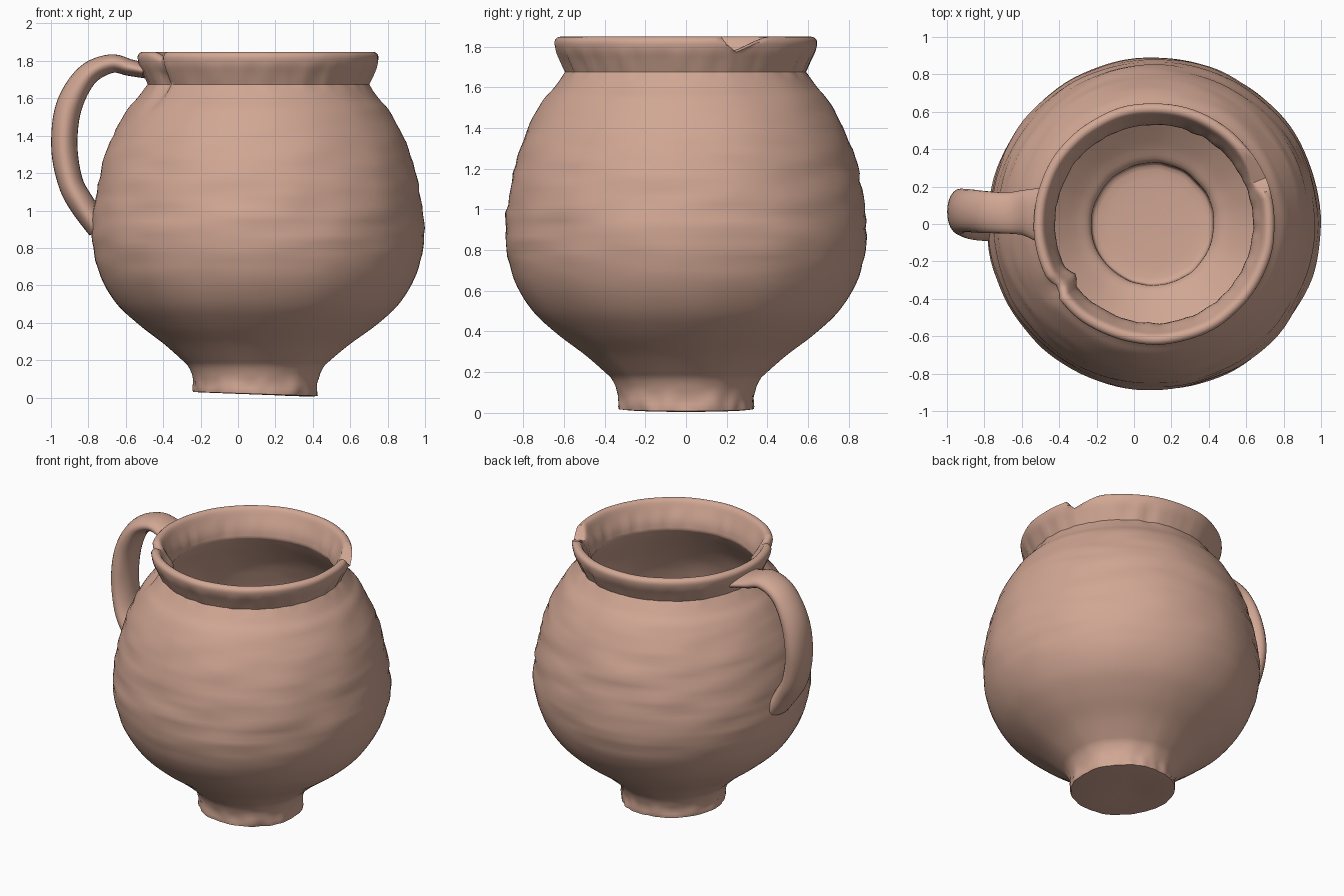
import bpy, bmesh, math
from mathutils import Vector, noise

cube = bpy.data.objects.get("Cube")
if cube:
    bpy.data.objects.remove(cube, do_unlink=True)

CENTRE_X = 0.107
SEGMENTS = 112

clay = bpy.data.materials.new("terracotta clay")
clay.use_nodes = True
COLOUR = (0.64, 0.385, 0.295, 1)
clay.diffuse_color = COLOUR
bsdf = clay.node_tree.nodes["Principled BSDF"]
bsdf.inputs["Base Color"].default_value = COLOUR
bsdf.inputs["Roughness"].default_value = 0.9


def smooth_path(points, steps):
    """Catmull-Rom curve through points of any dimension."""
    pts = [Vector(p) for p in points]
    out = []
    for i in range(len(pts) - 1):
        a, b, c = pts[max(i - 1, 0)], pts[i], pts[i + 1]
        d = pts[min(i + 2, len(pts) - 1)]
        for k in range(steps):
            t = k / steps
            out.append(0.5 * (2 * b + (c - a) * t + (2 * a - 5 * b + 4 * c - d) * t * t
                              + (3 * b - a - 3 * c + d) * t ** 3))
    return out + [pts[-1]]


def loft(name, rings, angle):
    """Bridge closed rings of points, capping both ends."""
    bm = bmesh.new()
    loops = [[bm.verts.new(p) for p in ring] for ring in rings]
    n = len(loops[0])
    for lo, hi in zip(loops, loops[1:]):
        for i in range(n):
            j = (i + 1) % n
            bm.faces.new((lo[i], lo[j], hi[j], hi[i]))
    bm.faces.new(loops[0])
    bm.faces.new(loops[-1])
    bmesh.ops.recalc_face_normals(bm, faces=bm.faces)
    mesh = bpy.data.meshes.new(name)
    bm.to_mesh(mesh)
    bm.free()
    obj = bpy.data.objects.new(name, mesh)
    bpy.context.collection.objects.link(obj)
    mesh.materials.append(clay)
    bpy.ops.object.select_all(action="DESELECT")
    obj.select_set(True)
    bpy.context.view_layer.objects.active = obj
    bpy.ops.object.shade_smooth_by_angle(angle=math.radians(angle))
    return obj


def bump(lo, hi, value):
    """Soft hump that is zero outside lo..hi."""
    t = (value - lo) / (hi - lo)
    return math.sin(math.pi * t) if 0 < t < 1 else 0


# Pot: outer wall from foot to rim, then the inner wall down to the floor
foot = [(0.05, 0.015), (0.3, 0.005), (0.335, 0.02), (0.333, 0.07), (0.345, 0.13), (0.37, 0.175)]
belly = [(0.37, 0.175), (0.49, 0.28), (0.635, 0.39), (0.76, 0.51), (0.85, 0.67), (0.888, 0.87),
         (0.865, 1.1), (0.805, 1.33), (0.71, 1.52), (0.645, 1.6), (0.59, 1.675)]
rim = [(0.59, 1.675), (0.615, 1.73), (0.638, 1.78), (0.645, 1.825), (0.625, 1.847), (0.595, 1.84),
       (0.57, 1.79), (0.54, 1.72), (0.53, 1.66)]
inside = [(0.53, 1.66), (0.58, 1.58), (0.72, 1.37), (0.8, 1.12), (0.82, 0.87), (0.785, 0.69),
          (0.69, 0.53), (0.56, 0.42), (0.42, 0.31), (0.335, 0.25), (0.325, 0.17), (0.29, 0.13),
          (0.05, 0.12)]
profile = (smooth_path(foot, 2)[:-1] + smooth_path(belly, 6)[:-1]
           + smooth_path(rim, 3)[:-1] + smooth_path(inside, 4))


def pot_point(r, z, a):
    deg = math.degrees(a) % 360
    around = Vector((math.cos(a), math.sin(a), 0))
    # Throwing ridges around the belly, uneven clay elsewhere
    ridges = noise.noise(around * 2.2 + Vector((0, 0, z * 17)))
    lumps = noise.noise(around * 4 + Vector((5, 5, z * 3)))
    r += 0.014 * ridges * bump(0.6, 1.62, z) + 0.005 * lumps
    # Finger marks under the rim and a ragged foot
    r += 0.014 * noise.noise(around * 9) * bump(1.63, 1.8, z)
    if z < 0.1:
        r += 0.012 * noise.noise(around * 5 + Vector((3, 0, z * 9)))
        z += 0.012 * (1 - around.x) * (1 - z / 0.1)
    # Crack in the rim near the handle
    r -= 0.035 * bump(208, 218, deg) * bump(1.5, 1.95, z)
    z -= 0.03 * bump(208, 218, deg) * bump(1.72, 1.97, z)
    # Broken chip: steep on one side, sloping on the other
    if 17 < deg < 40:
        depth = (deg - 17) / 4 if deg < 21 else (40 - deg) / 19
        z = min(z, 1.85 - 0.085 * depth)
    return Vector((CENTRE_X - 0.012 * bump(-0.4, 0.4, z) + r * around.x, r * around.y, z))


angles = [math.tau * i / SEGMENTS for i in range(SEGMENTS)]
loft("pot_body", [[pot_point(p.x, p.y, a) for a in angles] for p in profile], 50)

# Handle: flattened strap; each stop is x, y, z, then half thickness and half width
stops = [(-0.49, 0.05, 1.745, 0.04, 0.15), (-0.58, 0.06, 1.765, 0.045, 0.125),
         (-0.68, 0.06, 1.785, 0.05, 0.112), (-0.81, 0.065, 1.72, 0.06, 0.112),
         (-0.905, 0.07, 1.55, 0.07, 0.116), (-0.93, 0.065, 1.35, 0.071, 0.12),
         (-0.895, 0.05, 1.15, 0.068, 0.12), (-0.825, 0.035, 1.02, 0.068, 0.122),
         (-0.745, 0.03, 0.9, 0.06, 0.125)]
spine = smooth_path([s[:3] for s in stops], 6)
sizes = smooth_path([s[3:] for s in stops], 6)
rings = []
for i, (p, size) in enumerate(zip(spine, sizes)):
    along = (spine[min(i + 1, len(spine) - 1)] - spine[max(i - 1, 0)]).normalized()
    out = along.cross(Vector((0, 1, 0))).normalized()
    side = out.cross(along)
    ring = []
    for k in range(24):
        a = math.tau * k / 24
        wobble = 1 + 0.05 * noise.noise(p * 5 + Vector((math.cos(a), math.sin(a), 0)))
        ring.append(p + wobble * (out * size.x * math.cos(a) + side * size.y * math.sin(a)))
    rings.append(ring)
loft("handle", rings, 60)
